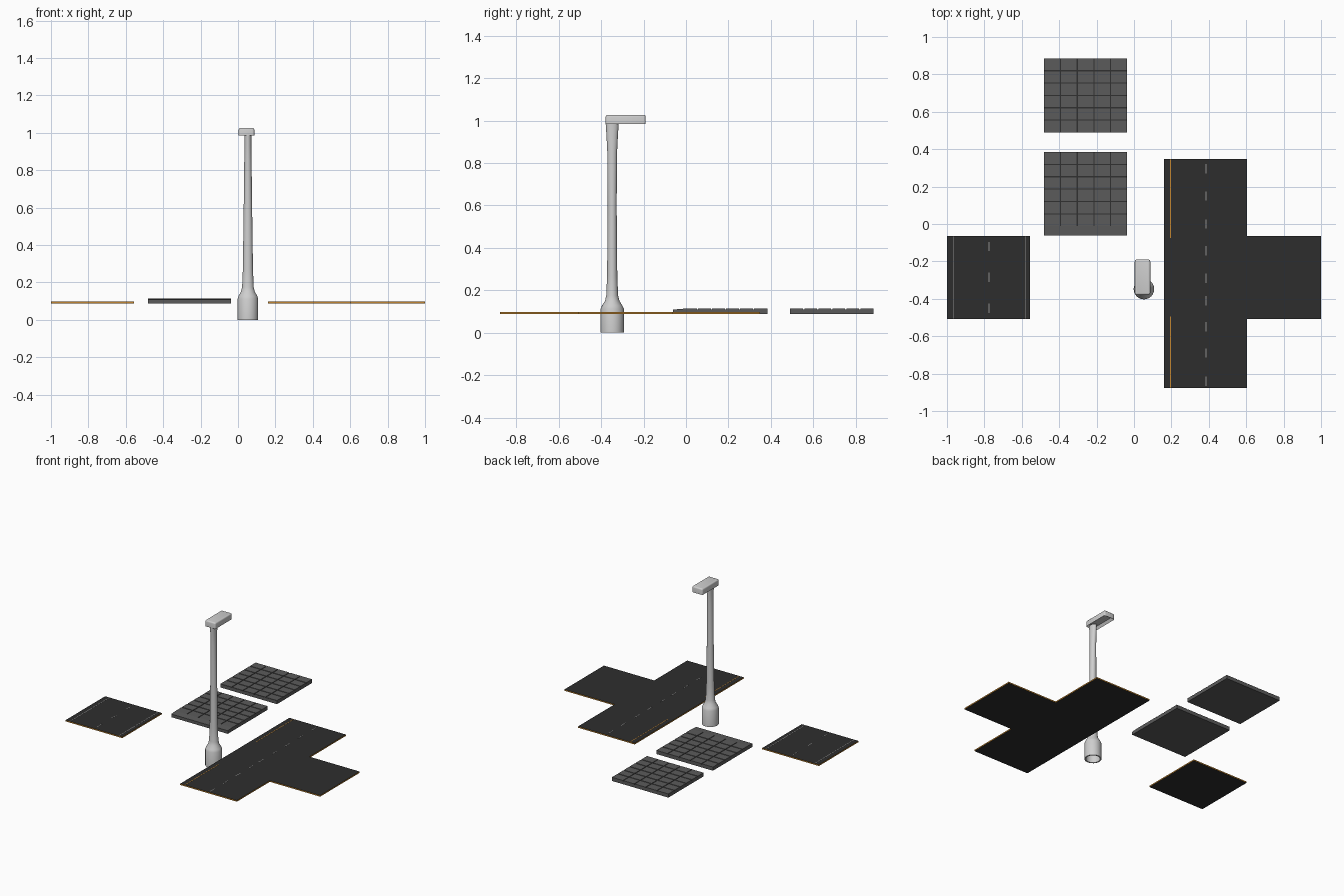
import bpy, bmesh, math

if "Cube" in bpy.data.objects:
    bpy.data.objects.remove(bpy.data.objects["Cube"])

def mat(name, c):
    m = bpy.data.materials.new(name)
    m.diffuse_color = (*c, 1)
    m.use_nodes = True
    m.node_tree.nodes["Principled BSDF"].inputs["Base Color"].default_value = m.diffuse_color
    return m

ASPHALT = mat("asphalt", (0.027, 0.027, 0.027))
ORANGE = mat("orange", (0.55, 0.24, 0.03))
MARK = mat("road_marking", (0.3, 0.3, 0.3))
PAVER = mat("paver_grey", (0.105, 0.105, 0.105))
GROOVE = mat("groove_dark", (0.03, 0.03, 0.03))
METAL = mat("lamp_grey", (0.62, 0.62, 0.62))

def finish(name, bm, *mats):
    bmesh.ops.recalc_face_normals(bm, faces=bm.faces)
    me = bpy.data.meshes.new(name)
    bm.to_mesh(me)
    bm.free()
    for m in mats:
        me.materials.append(m)
    ob = bpy.data.objects.new(name, me)
    bpy.context.collection.objects.link(ob)
    return ob

def add_box(bm, x0, x1, y0, y1, z0, z1):
    vs = bmesh.ops.create_cube(bm, size=1)["verts"]
    for v in vs:
        v.co = ((x0 + x1) / 2 + v.co.x * (x1 - x0),
                (y0 + y1) / 2 + v.co.y * (y1 - y0),
                (z0 + z1) / 2 + v.co.z * (z1 - z0))
    return vs

def boxes(name, m, items):
    bm = bmesh.new()
    for b in items:
        add_box(bm, *b)
    return finish(name, bm, m)

Z0, Z1 = 0.088, 0.097      # road slab heights
ZL = Z1 + 0.0006           # top of painted lines

# Road slabs: outline extruded, upright faces orange
def road(name, pts):
    bm = bmesh.new()
    f = bm.faces.new([bm.verts.new((x, y, Z0)) for x, y in pts])
    ext = bmesh.ops.extrude_face_region(bm, geom=[f], use_keep_orig=True)["geom"]
    for v in ext:
        if isinstance(v, bmesh.types.BMVert):
            v.co.z = Z1
    bm.normal_update()
    for f in bm.faces:
        f.material_index = 1 if abs(f.normal.z) < 0.5 else 0
    return finish(name, bm, ASPHALT, ORANGE)

road("straight_road", [(-1, -0.507), (-0.555, -0.507), (-0.555, -0.063), (-1, -0.063)])
road("junction_road", [(0.16, -0.877), (0.605, -0.877), (0.605, -0.507), (1, -0.507),
                       (1, -0.063), (0.605, -0.063), (0.605, 0.348), (0.16, 0.348)])

# Painted lines
def line(x, y0, y1, w=0.004):
    return (x - w / 2, x + w / 2, y0, y1, Z1 - 0.001, ZL)

boxes("straight_road_lines", MARK,
      [line(x, -0.507, -0.063) for x in (-0.966, -0.582)] +
      [line(-0.775, y - 0.025, y + 0.025) for y in (-0.12, -0.285, -0.45)])
boxes("junction_dashes", MARK,
      [line(0.385, y - 0.025, y + 0.025)
       for y in (0.295, 0.15, 0.0, -0.143, -0.29, -0.41, -0.55, -0.69, -0.84)])
boxes("junction_edge_lines", ORANGE,
      [line(0.195, -0.075, 0.348), line(0.195, -0.877, -0.495)])

# Pavement tiles: slab, dark joint layer and raised pavers
PX0, PX1, PZ = -0.481, -0.037, 0.113
def pavement(name, y0, y1, curb):
    g = 0.003
    boxes(name + "_slab", PAVER, [(PX0, PX1, y0 - curb, y1, 0.087, PZ - 0.005)])
    boxes(name + "_joints", GROOVE,
          [(PX0 + 0.001, PX1 - 0.001, y0, y1 - 0.001, PZ - 0.006, PZ - 0.004)])
    w, d = (PX1 - PX0) / 5, (y1 - y0) / 6
    items = []
    for i in range(5):
        for j in range(6):
            items.append((PX0 + i * w + (g if i else 0), PX0 + (i + 1) * w - (g if i < 4 else 0),
                          y0 + j * d + (g if j else 0), y0 + (j + 1) * d - (g if j < 5 else 0),
                          PZ - 0.0055, PZ))
    boxes(name + "_pavers", PAVER, items)
    if curb:   # plain kerb with a lowered outer edge
        bm = bmesh.new()
        for v in add_box(bm, PX0, PX1, y0 - curb, y0, 0.087, PZ):
            if v.co.z > 0.1 and v.co.y < y0 - 0.01:
                v.co.z = 0.109
        finish(name + "_kerb", bm, PAVER)

pavement("plain_pavement", 0.49, 0.885, 0)
pavement("kerb_pavement", -0.012, 0.385, 0.05)

# Lamp post: elliptical rings lofted upward, hollow underneath
CX, CY, N = 0.053, -0.348, 24
rings = [(0.06, 0.046, 0.046), (0.0, 0.046, 0.046), (0.0, 0.055, 0.055),
         (0.112, 0.055, 0.055), (0.128, 0.05, 0.048), (0.15, 0.037, 0.034),
         (0.175, 0.031, 0.028), (0.27, 0.027, 0.024), (0.6, 0.0225, 0.021),
         (0.85, 0.0195, 0.023), (0.93, 0.019, 0.027), (0.99, 0.019, 0.031)]
bm = bmesh.new()
loops = [[bm.verts.new((CX + rx * math.cos(2 * math.pi * k / N),
                        CY + ry * math.sin(2 * math.pi * k / N), z)) for k in range(N)]
         for z, rx, ry in rings]
for a, b in zip(loops, loops[1:]):
    for k in range(N):
        bm.faces.new((a[k], a[(k + 1) % N], b[(k + 1) % N], b[k]))
bm.faces.new(loops[0])
bm.faces.new(loops[-1])
post = finish("lamp_post", bm, METAL)

# Lamp head: rounded slab with a recess below
bm = bmesh.new()
add_box(bm, 0.004, 0.087, -0.379, -0.19, 0.985, 1.027)
up = [e for e in bm.edges if abs(e.verts[0].co.z - e.verts[1].co.z) > 0.02]
bmesh.ops.bevel(bm, geom=up, offset=0.01, segments=3, profile=0.5, affect='EDGES')
top = [e for e in bm.edges if all(v.co.z > 1.02 for v in e.verts)]
bmesh.ops.bevel(bm, geom=top, offset=0.009, segments=3, profile=0.5, affect='EDGES')
bm.normal_update()
under = min(bm.faces, key=lambda f: f.calc_center_median().z)
bmesh.ops.inset_region(bm, faces=[under], thickness=0.012)
for v in under.verts:
    v.co.z += 0.018
head = finish("lamp_head", bm, METAL)

for ob in (post, head):
    bpy.ops.object.select_all(action='DESELECT')
    ob.select_set(True)
    bpy.context.view_layer.objects.active = ob
    bpy.ops.object.shade_smooth_by_angle(angle=math.radians(40))
